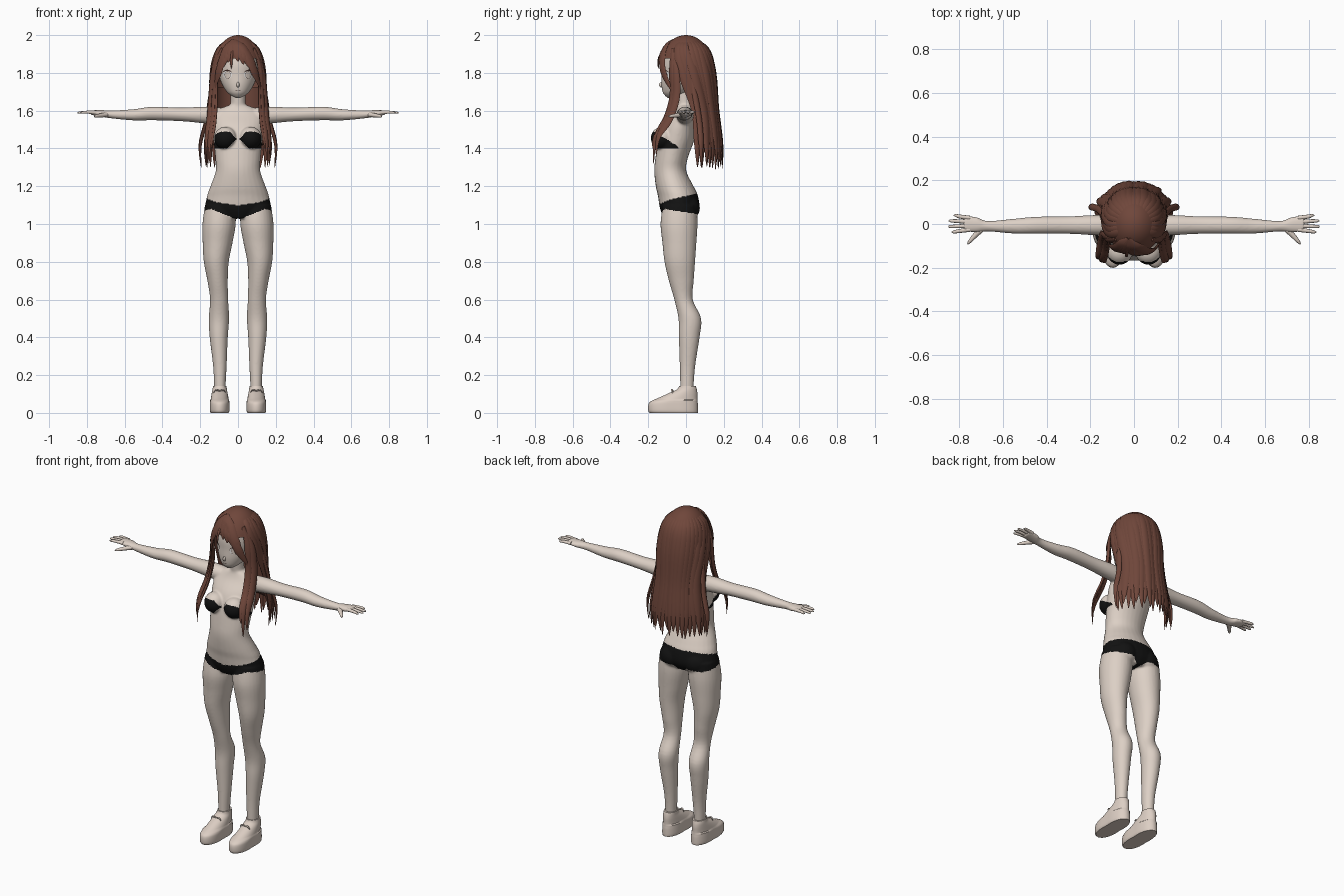
import bpy, bmesh, random
from math import sin, cos, pi, sqrt, radians
from mathutils import Vector as V

random.seed(4)
if "Cube" in bpy.data.objects:
    bpy.data.objects.remove(bpy.data.objects["Cube"])
X, Y, Z = V((1, 0, 0)), V((0, 1, 0)), V((0, 0, 1))


def material(name, rgb):
    m = bpy.data.materials.new(name)
    m.use_nodes = True
    m.diffuse_color = (*rgb, 1)
    m.node_tree.nodes["Principled BSDF"].inputs["Base Color"].default_value = (*rgb, 1)
    return m


skin = material("pale skin", (.72, .63, .56))
black = material("black cloth", (.006, .006, .006))
brown = material("brown hair", (.16, .062, .043))
shoe_mat = material("beige shoe", (.72, .62, .55))
white = material("eye white", (.8, .78, .76))
dark = material("dark line", (.05, .025, .02))


def finish(name, bm, *mats, angle=50):
    bmesh.ops.recalc_face_normals(bm, faces=bm.faces)
    me = bpy.data.meshes.new(name)
    bm.to_mesh(me)
    bm.free()
    ob = bpy.data.objects.new(name, me)
    bpy.context.collection.objects.link(ob)
    for m in mats:
        me.materials.append(m)
    me.shade_smooth()
    me.set_sharp_from_angle(angle=radians(angle))
    return ob


def spline(rows, steps):
    """Catmull-Rom interpolation of rows of numbers."""
    out = []
    for i in range(len(rows) - 1):
        p = [rows[max(0, min(len(rows) - 1, i + k))] for k in (-1, 0, 1, 2)]
        for s in range(steps):
            t = s / steps
            out.append([b + t * (c - a + t * (2*a - 5*b + 4*c - d + t * (3*b - a - 3*c + d))) / 2
                        for a, b, c, d in zip(*p)])
    return out + [list(rows[-1])]


def skin_rings(bm, rings):
    """Closed tube through rings of points."""
    loops = [[bm.verts.new(p) for p in r] for r in rings]
    n = len(loops[0])
    for a, b in zip(loops, loops[1:]):
        for i in range(n):
            j = (i + 1) % n
            bm.faces.new((a[i], a[j], b[j], b[i]))
    bm.faces.new(loops[0][::-1])
    bm.faces.new(loops[-1])


def loft(bm, rows, u=X, v=Y, n=28, steps=5, side=1):
    """Rows are x, y, z and the two half widths; side mirrors x."""
    rings = []
    for x, y, z, a, b in spline(rows, steps):
        c = V((x * side, y, z))
        rings.append([c + u * max(a, .002) * cos(2*pi*k/n) + v * max(b, .002) * sin(2*pi*k/n)
                      for k in range(n)])
    skin_rings(bm, rings)


def ball(bm, centre, size):
    made = bmesh.ops.create_uvsphere(bm, u_segments=24, v_segments=16, radius=1)["verts"]
    for w in made:
        w.co = V(centre) + V(a * b for a, b in zip(w.co, size))


# Body: torso, neck, bust, legs and arms fused into one surface
torso = [(0, -.035, 1.03, .09, .08), (0, -.033, 1.08, .168, .104), (0, -.043, 1.15, .163, .106),
         (0, -.06, 1.2, .146, .1), (0, -.083, 1.28, .118, .085), (0, -.076, 1.35, .12, .086),
         (0, -.05, 1.45, .13, .095), (0, -.035, 1.52, .135, .082), (0, -.012, 1.58, .13, .056),
         (0, -.005, 1.612, .09, .045), (0, -.005, 1.63, .045, .04)]
leg = [(.095, -.033, 1.1, .08, .09), (.1, -.037, 1, .088, .098), (.108, -.035, .9, .079, .09),
       (.115, -.033, .8, .066, .081), (.108, -.025, .7, .054, .066), (.1, -.013, .6, .048, .049),
       (.101, .02, .5, .054, .06), (.102, .017, .4, .048, .055), (.096, .008, .25, .036, .041),
       (.096, .005, .15, .031, .036), (.096, .005, .08, .03, .035)]
arm = [(.08, -.005, 1.57, .045, .045), (.18, -.005, 1.577, .046, .044), (.3, -.005, 1.58, .04, .036),
       (.45, -.006, 1.585, .039, .036), (.55, -.01, 1.578, .034, .03), (.67, -.01, 1.58, .024, .021),
       (.72, -.003, 1.585, .035, .018), (.78, 0, 1.59, .037, .012)]
bm = bmesh.new()
loft(bm, torso)
loft(bm, [(0, -.003, 1.57, .045, .042), (0, -.008, 1.65, .039, .039), (0, -.018, 1.76, .04, .04)])
for s in (1, -1):
    loft(bm, leg, side=s)
    loft(bm, arm, Y, Z, side=s)
    ball(bm, (.066 * s, -.125, 1.455), (.06, .062, .06))
    ball(bm, (.075 * s, .002, 1.085), (.075, .072, .07))
rough = finish("body_base", bm)
remesh = rough.modifiers.new("fuse", "REMESH")
remesh.mode, remesh.voxel_size = "VOXEL", .0055
soften = rough.modifiers.new("soften", "SMOOTH")
soften.factor, soften.iterations = .5, 8
fused = bpy.data.meshes.new_from_object(rough.evaluated_get(bpy.context.evaluated_depsgraph_get()))
bpy.data.objects.remove(rough)
body = bpy.data.objects.new("body", fused)
bpy.context.collection.objects.link(body)
fused.materials.clear()
for m in (skin, black):
    fused.materials.append(m)


def mix(a, b, t):
    return a + (b - a) * max(0, min(1, t))


# Two-piece swimsuit painted by position on the body
for f in fused.polygons:
    x, y, z = f.center
    x = abs(x)
    back = (y + .12) / .17
    low = mix(1.02 + .06 * min(1, x / .14), 1.055 - .035 * max(0, 1 - x / .05), back)
    high = mix(1.098 + .15 * x, 1.16, back)
    brief = low < z < high
    cup_low = mix(1.445, 1.4, (x - .012) / .045)
    cup_high = min(mix(1.455, 1.498, (x - .012) / .04), 1.41 - .6 * (y + .04))
    cup = y < -.04 and x > .008 and cup_low < z < cup_high
    f.material_index = int(brief or cup)
fused.shade_smooth()

# Fingers and thumbs
for s, label in ((1, "left"), (-1, "right")):
    bm = bmesh.new()
    for y, tip in ((.03, .825), (.011, .848), (-.009, .85), (-.028, .835)):
        loft(bm, [(.75, y * .9, 1.59, .011, .01), (.8, y * 1.15, 1.592, .009, .008),
                  (tip - .01, y * 1.3, 1.59, .007, .006), (tip, y * 1.3, 1.589, .002, .002)],
             Y, Z, 10, 3, s)
    loft(bm, [(.69, -.015, 1.58, .016, .014), (.725, -.05, 1.575, .012, .011),
              (.752, -.08, 1.571, .008, .008), (.762, -.093, 1.57, .002, .002)],
         V((.78 * s, .62, 0)), Z, 10, 3, s)
    finish(label + "_fingers", bm, skin)

# Head and nose
bm = bmesh.new()
loft(bm, [(0, -.085, 1.668, .012, .012), (0, -.075, 1.68, .036, .036), (0, -.055, 1.7, .06, .069),
          (0, -.03, 1.74, .085, .1), (0, -.01, 1.79, .102, .119), (0, 0, 1.85, .112, .128),
          (0, 0, 1.92, .1, .108), (0, 0, 1.97, .04, .04)], n=40)
head = finish("head", bm, skin)
bm = bmesh.new()
ball(bm, (0, -.128, 1.737), (.008, .016, .014))
finish("nose", bm, skin)
bpy.context.view_layer.update()


def plate(name, cx, cz, w, low, high, mat, lift):
    """Thin painted patch laid on the face between two curves."""
    bm = bmesh.new()
    cols = []
    for i in range(17):
        u = -1 + i / 8
        col = []
        for k in range(7):
            x, z = cx + w * u, cz + mix(low(u), high(u), k / 6)
            hit = head.ray_cast(V((x, -1, z)), Y)
            col.append(bm.verts.new((x, (hit[1].y if hit[0] else -.1) - lift, z)))
        cols.append(col)
    for a, b in zip(cols, cols[1:]):
        for k in range(6):
            bm.faces.new((a[k], b[k], b[k + 1], a[k + 1]))
    finish(name, bm, mat)


def arch(u):
    return sqrt(max(0, 1 - u * u))


# Eyes, lashes and mouth
for s, label in ((1, "left"), (-1, "right")):
    plate(label + "_eye", .056*s, 1.79, .025, lambda u: -.021*arch(u), lambda u: .022*arch(u), white, .002)
    plate(label + "_iris_rim", .055*s, 1.79, .016, lambda u: -.02*arch(u), lambda u: .02*arch(u), dark, .003)
    plate(label + "_iris", .055*s, 1.79, .0145, lambda u: -.0185*arch(u), lambda u: .0185*arch(u), skin, .004)
    plate(label + "_lash", .057*s, 1.79, .028, lambda u: .021*arch(u), lambda u: .027*arch(u), dark, .005)
plate("mouth", 0, 1.706, .012, lambda u: .002*u*u, lambda u: .002*u*u + .002, dark, .002)

# Shoes with thick soles and a small lace bow
for s, label in ((1, "left"), (-1, "right")):
    bm = bmesh.new()
    loft(bm, [(.097, -.065, 0, .046, .128), (.097, -.068, .012, .05, .132), (.097, -.068, .045, .05, .131),
              (.097, -.062, .062, .049, .123), (.097, -.04, .082, .046, .1), (.097, -.015, .105, .042, .075),
              (.097, .005, .125, .038, .052), (.096, .008, .142, .036, .044)], steps=4, side=s)
    for w in bm.verts:
        # squarer toe and heel
        dx = w.co.x - .097 * s
        w.co.x += dx * .25 * min(1, abs(w.co.y + .065) / .12) * (w.co.z < .07)
        w.co.x = mix(.045, .15, (abs(w.co.x) - .045) / .105) * s
    finish(label + "_shoe", bm, shoe_mat, angle=40)
    bm = bmesh.new()
    for d in (1, -1):
        loft(bm, [(.097, -.068, .116, .003, .003), (.097 + .02*d, -.075, .122, .005, .005),
                  (.097 + .032*d, -.072, .108, .003, .003)], Y, Z, 8, 4, s)
    finish(label + "_lace", bm, shoe_mat)

# Hair cap over the skull
RX, RY, RZ, HZ = .137, .15, .2, 1.8
bm = bmesh.new()
bmesh.ops.create_uvsphere(bm, u_segments=48, v_segments=32, radius=1)
for w in bm.verts:
    w.co = V((w.co.x * RX, w.co.y * RY, HZ + w.co.z * RZ))
bmesh.ops.delete(bm, geom=[f for f in bm.faces if f.calc_center_median().z <
                           mix(1.885, 1.72, (f.calc_center_median().y + .09) / .1)], context="FACES")
finish("hair_cap", bm, brown)


def strand(bm, points, width, thick):
    """Flat tapered lock that faces away from the head axis."""
    pts = [V(p) for p in spline(points, 5)]
    rings, last = [], len(pts) - 1
    for i, p in enumerate(pts):
        t = i / last
        along = (pts[min(i + 1, last)] - pts[max(i - 1, 0)]).normalized()
        out = p - V((0, 0, min(p.z, HZ)))
        across = along.cross(out).normalized()
        out = across.cross(along).normalized()
        size = min(1, .45 + 2 * t) * max(.04, min(1, (1 - t) * 3.2)) ** .8
        rings.append([p + across * width * size * cos(pi*k/4) + out * thick * size * sin(pi*k/4)
                      for k in range(8)])
    skin_rings(bm, rings)


# Long back hair: a lining sheet and overlapping locks
levels = [(1.986, .025, .025), (1.93, .104, .114), (1.8, .138, .15), (1.6, .15, .165),
          (1.42, .178, .188), (1.3, .18, .19)]


def back_point(f, level, grow=1):
    z, rx, ry = level
    spread = mix(-22, 14, (1.9 - z) / .25)
    a = radians(mix(spread, 180 - spread, f))
    return rx * grow * cos(a), ry * grow * sin(a) ** (1 if sin(a) < 0 else .8) if sin(a) > 0 \
        else ry * grow * sin(a), z


bm = bmesh.new()
grid = [[bm.verts.new(back_point(i / 24, lv, .95)) for i in range(25)]
        for lv in spline(levels[1:5], 4)]
for a, b in zip(grid, grid[1:]):
    for i in range(24):
        bm.faces.new((a[i], a[i + 1], b[i + 1], b[i]))
sheet = finish("hair_lining", bm, brown)
sheet.modifiers.new("thickness", "SOLIDIFY").thickness = .008

bm = bmesh.new()
count = 21
for i in range(count):
    f = i / (count - 1)
    grow = 1 + random.uniform(-.02, .03)
    path = [back_point(f, lv, grow if n > 1 else 1) for n, lv in enumerate(levels)]
    x, y, z = path[-1]
    path[-1] = (x + random.uniform(-.012, .012), y, z + random.uniform(-.015, .035))
    strand(bm, path, .025, .009)
finish("back_hair", bm, brown)

# Long front locks on both sides
bm = bmesh.new()
for s in (1, -1):
    for dx, dy, end in ((0, 0, 1.32), (.016, .014, 1.36), (-.012, -.004, 1.4)):
        strand(bm, [(.085*s, -.07, 1.93), ((.122 + dx/2)*s, -.07 + dy, 1.82), ((.13 + dx)*s, -.065 + dy, 1.68),
                    ((.138 + dx)*s, -.1 + dy, 1.56), ((.15 + dx)*s, -.16 + dy, 1.46),
                    ((.155 + dx)*s, -.172 + dy, end)], .021, .009)
    strand(bm, [(.13*s, .02, 1.85), (.145*s, .045, 1.7), (.168*s, .07, 1.55), (.2*s, .08, 1.42),
                (.195*s, .08, 1.3)], .016, .009)
finish("front_locks", bm, brown)

# Fringe swept from an off-centre parting
bm = bmesh.new()
for ex, ez in ((-.128, 1.7), (-.117, 1.76), (-.1, 1.795), (-.078, 1.83), (-.052, 1.855), (.0, 1.86),
               (.03, 1.845), (.058, 1.83), (.085, 1.81), (.108, 1.77), (.126, 1.7)):
    path = []
    for k in range(6):
        t = k / 5
        x, z = mix(-.025, ex, t ** .75), mix(1.975, ez, t ** 1.25)
        inside = 1 - (x / .142) ** 2 - (max(0, z - HZ) / RZ) ** 2
        path.append((x, -RY * sqrt(max(.02, inside)) - .002, z))
    strand(bm, path, .024, .008)
strand(bm, [(-.025, -.1, 1.95), (-.034, -.143, 1.88), (-.036, -.146, 1.82)], .007, .005)
finish("fringe", bm, brown)
